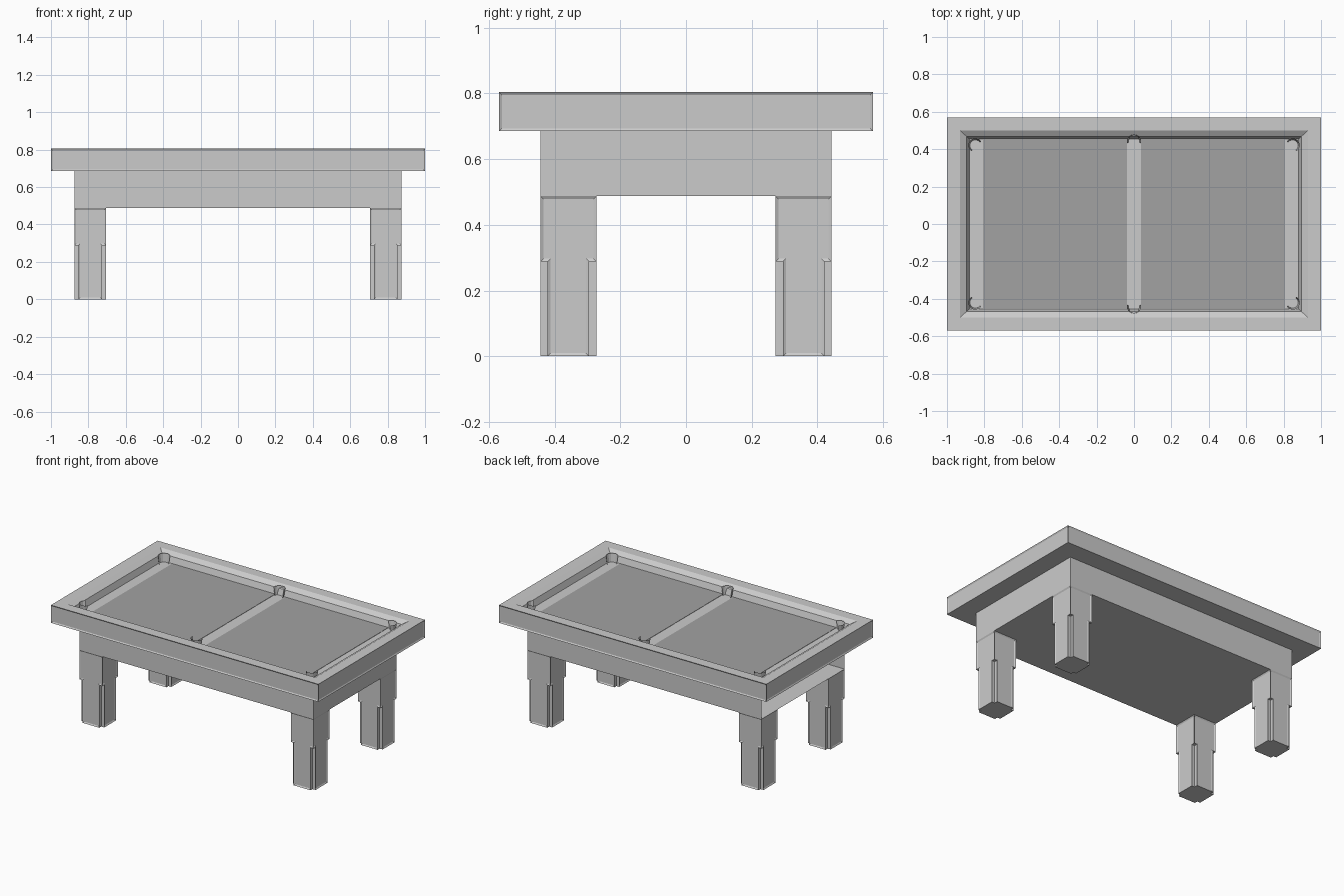
import bpy, bmesh, math
from mathutils import Matrix, Vector

cube = bpy.data.objects.get("Cube")
if cube:
    bpy.data.objects.remove(cube)


def material(name, value):
    mat = bpy.data.materials.new(name)
    mat.use_nodes = True
    colour = (value, value, value, 1)
    mat.diffuse_color = colour
    mat.node_tree.nodes["Principled BSDF"].inputs["Base Color"].default_value = colour
    return mat


GREY = material("plain grey", 0.6)
CLOTH = material("cloth grey", 0.36)
BED = 0.745
RIM = 0.805


def finish(name, bm, mat=GREY):
    mesh = bpy.data.meshes.new(name)
    bm.to_mesh(mesh)
    bm.free()
    mesh.materials.append(mat)
    obj = bpy.data.objects.new(name, mesh)
    bpy.context.collection.objects.link(obj)
    return obj


def add_box(bm, x0, x1, y0, y1, z0, z1):
    size = Matrix.Diagonal((x1 - x0, y1 - y0, z1 - z0, 1))
    place = Matrix.Translation(((x0 + x1) / 2, (y0 + y1) / 2, (z0 + z1) / 2))
    bmesh.ops.create_cube(bm, size=1, matrix=place @ size)


def add_loft(bm, loops):
    """Closed solid through matching loops of points, capped at both ends."""
    rings = [[bm.verts.new(p) for p in loop] for loop in loops]
    for low, high in zip(rings, rings[1:]):
        for i in range(len(low)):
            j = (i + 1) % len(low)
            bm.faces.new((low[i], low[j], high[j], high[i]))
    bm.faces.new(rings[0][::-1])
    bm.faces.new(rings[-1])


def panel_sides(bm, half_x, half_y):
    """Recess one framed panel into each of the four outer sides."""
    for direction, reach in (((1, 0, 0), half_x), ((-1, 0, 0), half_x),
                             ((0, 1, 0), half_y), ((0, -1, 0), half_y)):
        bm.normal_update()
        axis = Vector(direction)
        side = [f for f in bm.faces if f.normal.dot(axis) > 0.9
                and f.calc_center_median().dot(axis) > reach - 0.001]
        bmesh.ops.inset_region(bm, faces=side, thickness=0.009, depth=-0.005,
                               use_boundary=True, use_even_offset=True)


# Table top: nested rectangles from the underside up over the rim, down to the bed
bm = bmesh.new()
add_loft(bm, [[(sx * x, sy * y, z) for sx, sy in ((-1, -1), (1, -1), (1, 1), (-1, 1))]
              for x, y, z in ((1, 0.57, 0.685), (1, 0.57, RIM), (0.93, 0.5, RIM),
                              (0.895, 0.468, 0.785), (0.88, 0.455, BED))])
panel_sides(bm, 1, 0.57)
finish("table_top", bm)

# Pockets: tapered half cups standing against the cushions, open to the table
bm = bmesh.new()
for x, y, facing in ((0.848, 0.42, 45), (0, 0.44, 90), (-0.848, 0.42, 135),
                     (-0.848, -0.42, 225), (0, -0.44, 270), (0.848, -0.42, 315)):
    previous = None
    for step in range(-4, 5):
        angle = math.radians(facing + step * 25)
        pair = [bm.verts.new((x + r * math.cos(angle), y + r * math.sin(angle), z))
                for r, z in ((0.03, BED), (0.038, RIM - 0.004))]
        if previous:
            bm.faces.new((previous[0], previous[1], pair[1], pair[0]))
        previous = pair
finish("pockets", bm)

# Cloth halves on either side of the centre strip
for name, x0, x1 in (("right_cloth", -0.808, -0.038), ("left_cloth", 0.038, 0.808)):
    bm = bmesh.new()
    add_box(bm, x0, x1, -0.45, 0.45, BED - 0.002, BED + 0.002)
    finish(name, bm, CLOTH)

# Skirt: a box below the top, open at its right end
bm = bmesh.new()
add_box(bm, -0.875, 0.875, -0.443, 0.443, 0.487, 0.69)
bm.normal_update()
bmesh.ops.delete(bm, geom=[f for f in bm.faces if f.normal.x < -0.9 or f.normal.z > 0.9],
                 context="FACES")
finish("skirt", bm)

# Legs: square at the top, with the corners notched lower down
HALF, NOTCH, STEP = 0.085, 0.022, 0.288


def leg_outline(corner, z):
    a, b = HALF, HALF - NOTCH
    points = [Matrix.Rotation(k * math.pi / 2, 2) @ Vector(p)
              for k in range(4) for p in ((a, -b), (a, b), (corner, corner))]
    return [(p.x, p.y, z) for p in points]


def build_leg(name, cx, cy):
    bm = bmesh.new()
    add_loft(bm, [leg_outline(HALF - NOTCH, 0), leg_outline(HALF - NOTCH, STEP),
                  leg_outline(HALF, STEP), leg_outline(HALF, 0.487)])
    bmesh.ops.remove_doubles(bm, verts=bm.verts, dist=0.0001)
    panel_sides(bm, HALF, HALF)
    bmesh.ops.translate(bm, verts=bm.verts, vec=(cx, cy, 0))
    finish(name, bm)


for end, sy in (("front", -1), ("back", 1)):
    for side, sx in (("right", -1), ("left", 1)):
        build_leg(f"{end}_{side}_leg", sx * 0.79, sy * 0.358)
